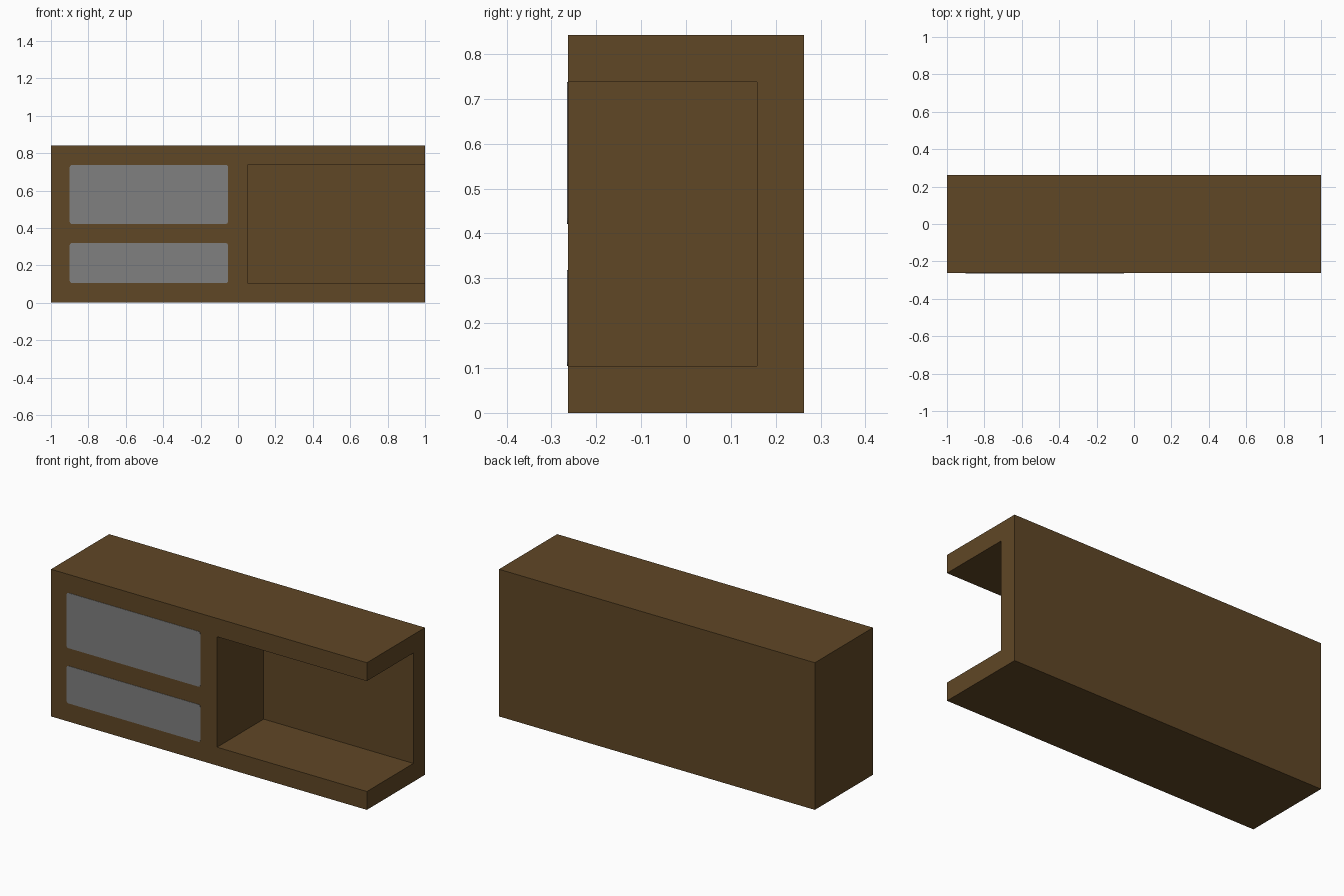
import bpy, bmesh, math
from mathutils import Vector

if "Cube" in bpy.data.objects:
    bpy.data.objects.remove(bpy.data.objects["Cube"], do_unlink=True)

HALF_DEPTH, HEIGHT, WALL = 0.263, 0.842, 0.105


def material(name, color):
    mat = bpy.data.materials.new(name)
    mat.use_nodes = True
    mat.diffuse_color = color
    mat.node_tree.nodes["Principled BSDF"].inputs["Base Color"].default_value = color
    return mat


def add_object(name, bm, mat):
    bmesh.ops.recalc_face_normals(bm, faces=bm.faces)
    mesh = bpy.data.meshes.new(name)
    bm.to_mesh(mesh)
    bm.free()
    mesh.materials.append(mat)
    obj = bpy.data.objects.new(name, mesh)
    bpy.context.collection.objects.link(obj)
    return obj


def box(name, low, high, mat):
    bm = bmesh.new()
    bmesh.ops.create_cube(bm, size=1)
    low, high = Vector(low), Vector(high)
    for v in bm.verts:
        v.co = (low + high) / 2 + v.co * (high - low)
    return add_object(name, bm, mat)


def drawer_front(name, x0, x1, z0, z1, mat, radius=0.013, thick=0.002, steps=4):
    """Thin plate with rounded corners on the front face."""
    bm = bmesh.new()
    corners = [(x1 - radius, z1 - radius), (x0 + radius, z1 - radius),
               (x0 + radius, z0 + radius), (x1 - radius, z0 + radius)]
    ring = []
    for i, (cx, cz) in enumerate(corners):
        for k in range(steps + 1):
            a = math.pi / 2 * (i + k / steps)
            ring.append(bm.verts.new((cx + radius * math.cos(a), -HALF_DEPTH,
                                      cz + radius * math.sin(a))))
    face = bm.faces.new(ring)
    out = bmesh.ops.extrude_face_region(bm, geom=[face])["geom"]
    bmesh.ops.translate(bm, vec=(0, -thick, 0),
                        verts=[g for g in out if isinstance(g, bmesh.types.BMVert)])
    return add_object(name, bm, mat)


wood = material("dark wood", (0.117, 0.063, 0.019, 1))
grey = material("grey drawer", (0.216, 0.216, 0.216, 1))

# Cabinet body with a compartment open to the front and the left end
body = box("cabinet_body", (-1, -HALF_DEPTH, 0), (1, HALF_DEPTH, HEIGHT), wood)
cutter = box("compartment_cutter", (0.052, -0.5, WALL),
             (1.3, HALF_DEPTH - WALL, HEIGHT - WALL), wood)
cutter.hide_render = True
cut = body.modifiers.new("compartment", "BOOLEAN")
cut.operation, cut.solver, cut.object = "DIFFERENCE", "EXACT", cutter
bpy.context.view_layer.objects.active = body
bpy.ops.object.modifier_apply(modifier=cut.name)
bpy.data.objects.remove(cutter, do_unlink=True)

# Two drawer fronts
drawer_front("upper_drawer_front", -0.9, -0.053, 0.421, HEIGHT - WALL, grey)
drawer_front("lower_drawer_front", -0.9, -0.053, WALL, 0.319, grey)
